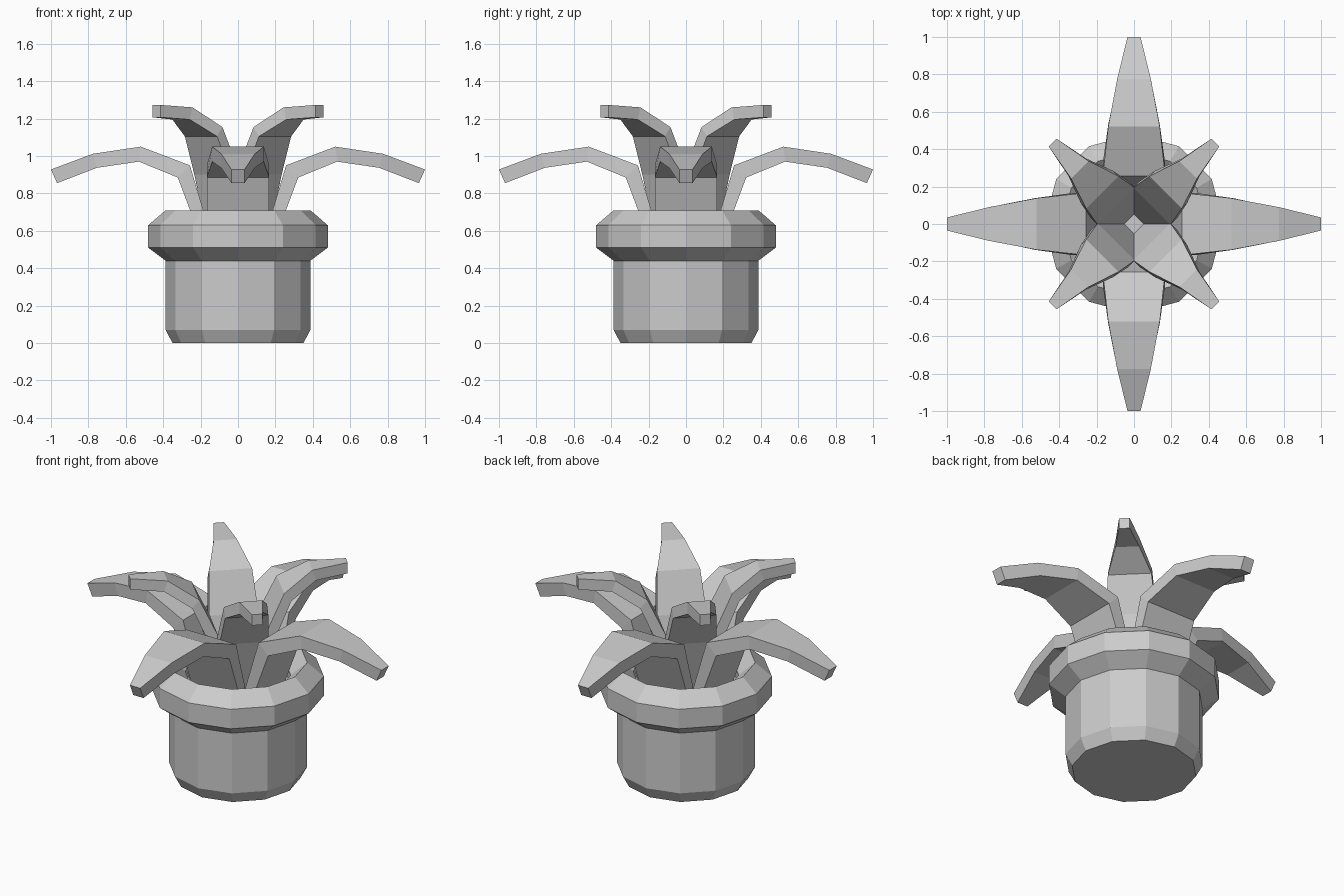
import bpy, bmesh, math

if "Cube" in bpy.data.objects:
    bpy.data.objects.remove(bpy.data.objects["Cube"])


def add_object(name, bm):
    bmesh.ops.recalc_face_normals(bm, faces=bm.faces)
    mesh = bpy.data.meshes.new(name)
    bm.to_mesh(mesh)
    bm.free()
    obj = bpy.data.objects.new(name, mesh)
    bpy.context.collection.objects.link(obj)
    return obj


def lathe(name, profile, sides=12, closed=False):
    """Spin (radius, z) points round z; open profiles get end caps."""
    bm = bmesh.new()
    rings = []
    for r, z in profile:
        angles = [2 * math.pi * i / sides for i in range(sides)]
        rings.append([bm.verts.new((r * math.cos(a), r * math.sin(a), z)) for a in angles])
    pairs = list(zip(rings, rings[1:]))
    if closed:
        pairs.append((rings[-1], rings[0]))
    else:
        bm.faces.new(rings[0])
        bm.faces.new(rings[-1])
    for a, b in pairs:
        for i in range(sides):
            j = (i + 1) % sides
            bm.faces.new((a[i], a[j], b[j], b[i]))
    return add_object(name, bm)


def leaf(name, sections, angle):
    """Sweep a box section: (top r, top z, bottom r, bottom z, half width)."""
    bm = bmesh.new()
    rings = []
    for rt, zt, rb, zb, w in sections:
        rings.append([bm.verts.new(p) for p in
                      ((rt, -w, zt), (rt, w, zt), (rb, w, zb), (rb, -w, zb))])
    bm.faces.new(rings[0])
    bm.faces.new(rings[-1])
    for a, b in zip(rings, rings[1:]):
        for i in range(4):
            j = (i + 1) % 4
            bm.faces.new((a[i], a[j], b[j], b[i]))
    obj = add_object(name, bm)
    obj.rotation_euler.z = math.radians(angle)


# Pot body with chamfered foot
lathe("pot_body", [(0.35, 0), (0.387, 0.07), (0.387, 0.5)])

# Rim: ring with a six-sided section
lathe("pot_rim", [(0.387, 0.44), (0.48, 0.51), (0.48, 0.63),
                  (0.387, 0.71), (0.295, 0.63), (0.295, 0.51)], closed=True)

# Soil
lathe("soil", [(0.32, 0.51), (0.32, 0.57)])

# Long drooping leaves and short upright leaves
outer = [(0.14, 0.56, 0.20, 0.56, 0.165), (0.257, 0.95, 0.322, 0.885, 0.167),
         (0.52, 1.05, 0.53, 0.97, 0.138), (0.775, 1.012, 0.755, 0.937, 0.09),
         (1.0, 0.928, 0.967, 0.855, 0.035)]
inner = [(0.035, 0.56, 0.10, 0.56, 0.13), (0.135, 0.93, 0.19, 0.90, 0.14),
         (0.24, 1.155, 0.28, 1.105, 0.122), (0.41, 1.26, 0.43, 1.195, 0.066),
         (0.615, 1.273, 0.615, 1.207, 0.03)]
for i in range(4):
    leaf(f"outer_leaf_{i + 1}", outer, 90 * i)
    leaf(f"inner_leaf_{i + 1}", inner, 90 * i + 45)
